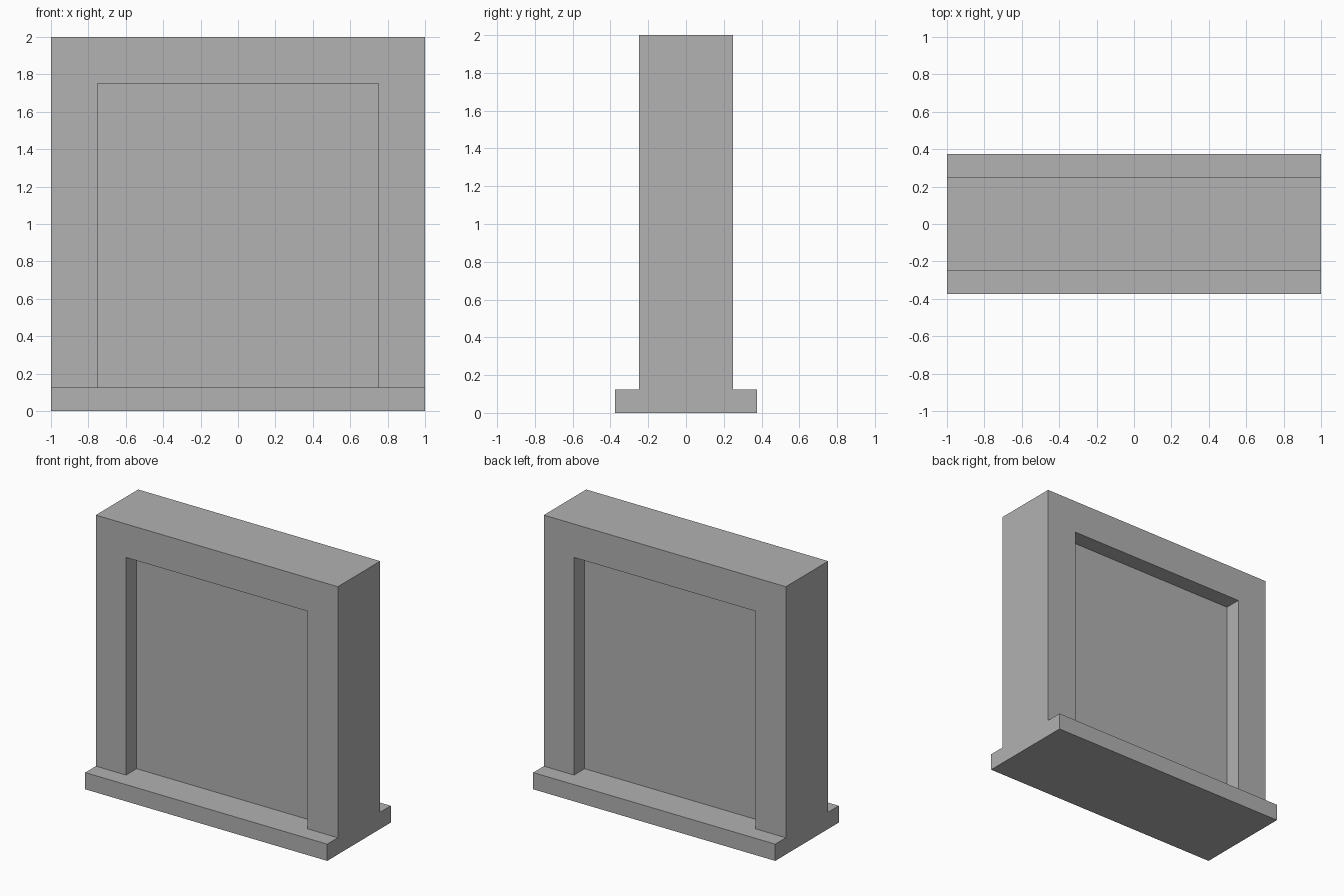
import bpy
import bmesh

cube = bpy.data.objects.get("Cube")
if cube:
    bpy.data.objects.remove(cube, do_unlink=True)

# One plain grey for everything
grey = bpy.data.materials.new("plain grey")
grey.use_nodes = True
colour = (0.445, 0.445, 0.445, 1.0)
grey.diffuse_color = colour
grey.node_tree.nodes["Principled BSDF"].inputs["Base Color"].default_value = colour


def extrude_profile(name, outline, depth):
    """Extrude an (x, z) outline along y, centred on y = 0."""
    bm = bmesh.new()
    face = bm.faces.new([bm.verts.new((x, -depth / 2, z)) for x, z in outline])
    result = bmesh.ops.extrude_face_region(bm, geom=[face])
    moved = [v for v in result["geom"] if isinstance(v, bmesh.types.BMVert)]
    bmesh.ops.translate(bm, vec=(0, depth, 0), verts=moved)
    bmesh.ops.recalc_face_normals(bm, faces=bm.faces)
    mesh = bpy.data.meshes.new(name)
    bm.to_mesh(mesh)
    bm.free()
    mesh.materials.append(grey)
    obj = bpy.data.objects.new(name, mesh)
    bpy.context.collection.objects.link(obj)
    return obj


def rectangle(half_width, bottom, top):
    return [(-half_width, bottom), (half_width, bottom),
            (half_width, top), (-half_width, top)]


BASE = 0.125    # height of the base slab
OPEN_X = 0.75   # half width of the opening
OPEN_Z = 1.75   # top of the opening

# Wide base slab
extrude_profile("base", rectangle(1.0, 0.0, BASE), 0.75)

# Posts and lintel in one upside-down U
half = [(OPEN_X, OPEN_Z), (OPEN_X, BASE), (1.0, BASE), (1.0, 2.0)]
mirrored = [(-x, z) for x, z in reversed(half)]
extrude_profile("frame", half + mirrored, 0.5)

# Panel set back from the frame on both sides
extrude_profile("panel", rectangle(OPEN_X, BASE, OPEN_Z), 0.25)
